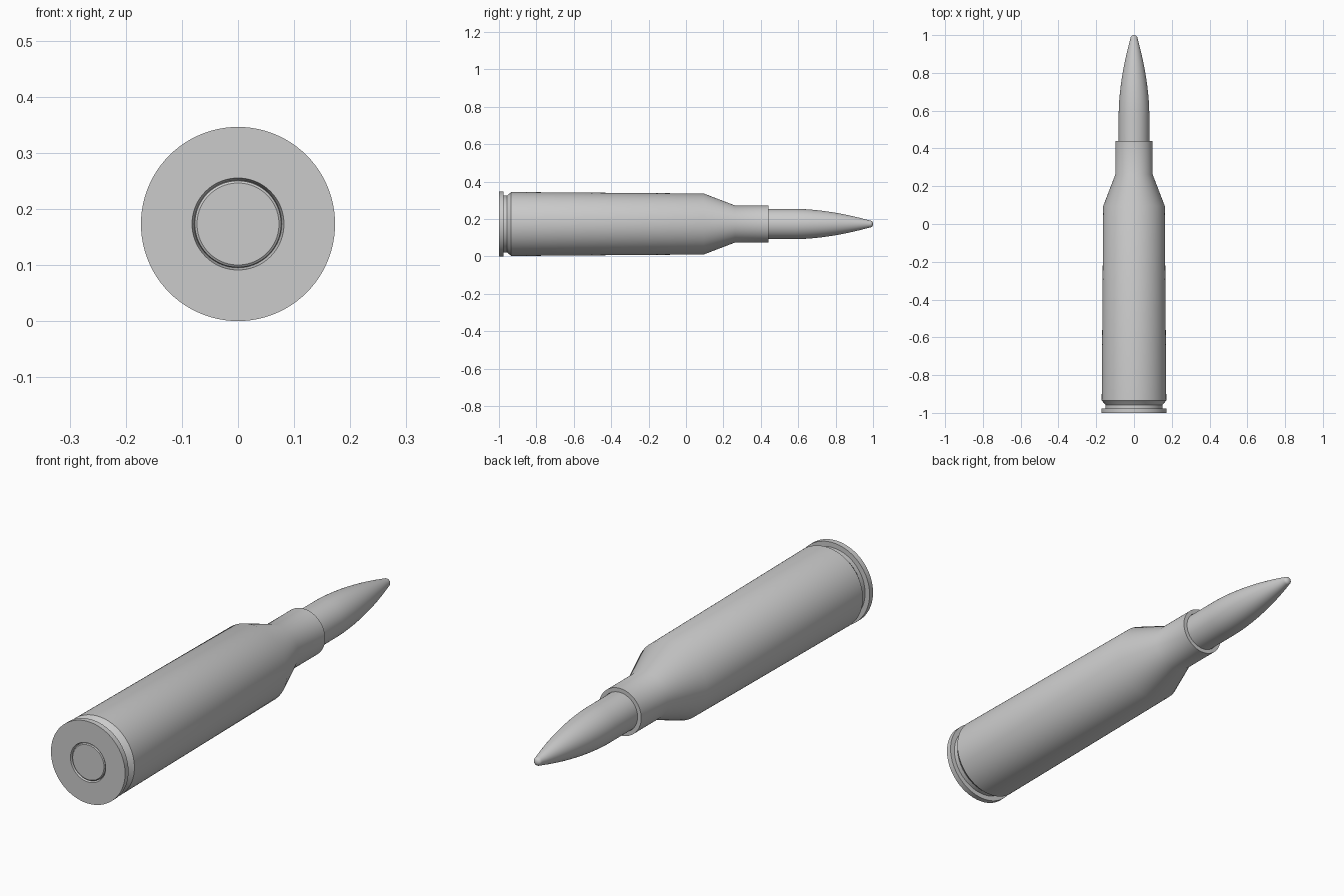
import bpy, bmesh, math

if "Cube" in bpy.data.objects:
    bpy.data.objects.remove(bpy.data.objects["Cube"])

SEGMENTS = 96
AXIS_Z = 0.173


def lathe(name, profile, angle=25):
    """Revolve (y, radius) points around the long axis; radius 0 closes an end."""
    bm = bmesh.new()
    rings = []
    for y, r in profile:
        if r == 0:
            rings.append([bm.verts.new((0, y, 0))])
        else:
            rings.append([bm.verts.new((r * math.cos(2 * math.pi * i / SEGMENTS), y,
                                        r * math.sin(2 * math.pi * i / SEGMENTS)))
                          for i in range(SEGMENTS)])
    for a, b in zip(rings, rings[1:]):
        for i in range(SEGMENTS):
            j = (i + 1) % SEGMENTS
            if len(a) == 1:
                bm.faces.new((a[0], b[j], b[i]))
            elif len(b) == 1:
                bm.faces.new((a[i], a[j], b[0]))
            else:
                bm.faces.new((a[i], a[j], b[j], b[i]))
    bmesh.ops.recalc_face_normals(bm, faces=bm.faces)
    mesh = bpy.data.meshes.new(name)
    bm.to_mesh(mesh)
    bm.free()
    obj = bpy.data.objects.new(name, mesh)
    bpy.context.collection.objects.link(obj)
    obj.location.z = AXIS_Z
    bpy.ops.object.select_all(action='DESELECT')
    obj.select_set(True)
    bpy.context.view_layer.objects.active = obj
    bpy.ops.object.shade_smooth_by_angle(angle=math.radians(angle))
    return obj


# Case: primer pocket, rim, extractor groove, tapered body, shoulder, neck, mouth
lathe("case", [
    (-0.985, 0), (-0.985, 0.078), (-1.0, 0.082),
    (-1.0, 0.173), (-0.977, 0.173),
    (-0.977, 0.152), (-0.957, 0.152),
    (-0.941, 0.165), (-0.935, 0.171),
    (0.095, 0.163), (0.262, 0.099),
    (0.44, 0.099), (0.44, 0.082), (0.42, 0.082), (0.42, 0),
])

# Primer cap set in the base
lathe("primer", [(-0.998, 0), (-0.998, 0.073), (-0.995, 0.077), (-0.985, 0.078), (-0.985, 0)])

# Projectile: straight shank, curved ogive and rounded tip
START, END, R_SHANK, R_TIP = 0.58, 0.985, 0.081, 0.018
profile = [(0.42, 0), (0.42, R_SHANK), (START, R_SHANK)]
for k in range(1, 19):
    t = k / 18
    profile.append((START + (END - START) * t, R_SHANK - (R_SHANK - R_TIP) * t ** 1.8))
for k in range(1, 6):
    a = math.pi / 2 * k / 6
    profile.append((END + 0.015 * math.sin(a), R_TIP * math.cos(a)))
profile.append((1.0, 0))
lathe("projectile", profile, 40)
